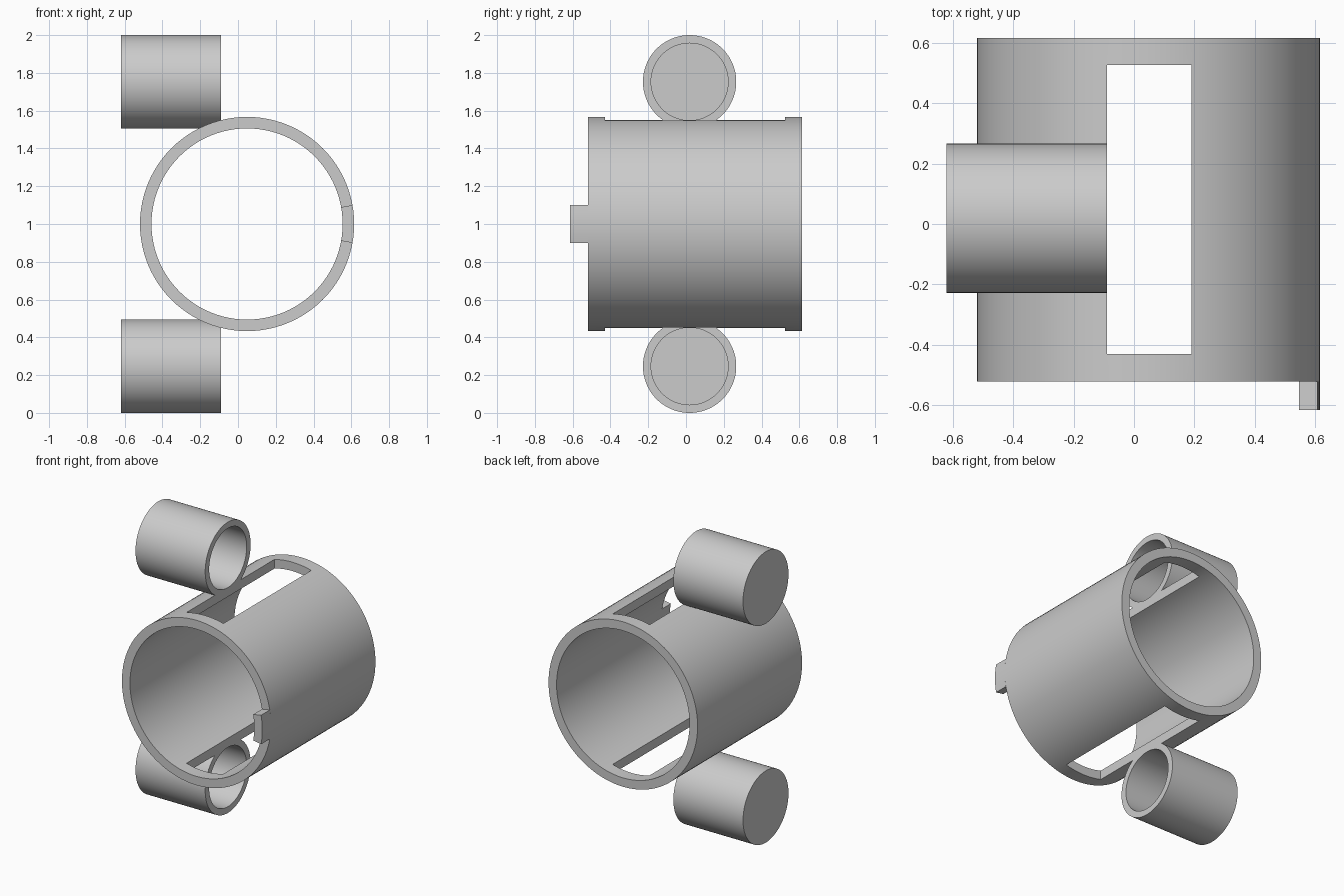
import bpy, bmesh, math
from mathutils import Vector, Matrix

if "Cube" in bpy.data.objects:
    bpy.data.objects.remove(bpy.data.objects["Cube"], do_unlink=True)

grey = bpy.data.materials.new("light grey")
grey.use_nodes = True
grey.diffuse_color = (0.6, 0.6, 0.6, 1)
grey.node_tree.nodes["Principled BSDF"].inputs["Base Color"].default_value = (0.6, 0.6, 0.6, 1)


def add_object(name, bm):
    bmesh.ops.recalc_face_normals(bm, faces=bm.faces)
    mesh = bpy.data.meshes.new(name)
    bm.to_mesh(mesh)
    bm.free()
    mesh.materials.append(grey)
    obj = bpy.data.objects.new(name, mesh)
    bpy.context.collection.objects.link(obj)
    return obj


def activate(obj):
    bpy.ops.object.select_all(action="DESELECT")
    obj.select_set(True)
    bpy.context.view_layer.objects.active = obj


def smooth(obj):
    activate(obj)
    bpy.ops.object.shade_smooth_by_angle(angle=math.radians(30))


def revolve(name, profile, centre, axis, radial, closed, sweep=math.tau, steps=96):
    """Spin (radius, position along axis) points around an axis through centre."""
    bm = bmesh.new()
    centre, axis, radial = Vector(centre), Vector(axis), Vector(radial)
    start = Matrix.Rotation(-sweep / 2, 3, axis) @ radial
    verts = [bm.verts.new(centre + start * r + axis * a) for r, a in profile]
    edges = [bm.edges.new(pair) for pair in zip(verts, verts[1:])]
    if closed:
        edges.append(bm.edges.new((verts[-1], verts[0])))
    bmesh.ops.spin(bm, geom=verts + edges, cent=centre, axis=axis,
                   angle=sweep, steps=steps)
    bmesh.ops.remove_doubles(bm, verts=bm.verts, dist=0.0001)
    if sweep < math.tau:
        bmesh.ops.holes_fill(bm, edges=bm.edges, sides=4)
    return add_object(name, bm)


def ring_profile(inner, outer, a, b):
    return [(inner, a), (outer, a), (outer, b), (inner, b)]


# Main tube, open at both ends
INNER, OUTER, FRONT, BACK = 0.506, 0.567, -0.52, 0.615
TUBE_CENTRE = (0.048, 0, 1.0)
tube = revolve("main_tube", ring_profile(INNER, OUTER, FRONT, BACK),
               TUBE_CENTRE, (0, 1, 0), (1, 0, 0), True)

# Rectangular window through top and bottom walls
bm = bmesh.new()
bmesh.ops.create_cube(bm, size=1, matrix=Matrix.Translation((0.05, 0.0475, 1.0))
                      @ Matrix.Diagonal((0.28, 0.955, 1.6, 1)))
cutter = add_object("window_cutter", bm)
cutter.hide_render = True
cut = tube.modifiers.new("window", "BOOLEAN")
cut.operation = "DIFFERENCE"
cut.solver = "EXACT"
cut.object = cutter
activate(tube)
bpy.ops.object.modifier_apply(modifier=cut.name)
bpy.data.objects.remove(cutter, do_unlink=True)
smooth(tube)

# Locating tab continuing the tube wall forward
tab = revolve("front_tab", ring_profile(INNER, OUTER, -0.615, FRONT),
              TUBE_CENTRE, (0, 1, 0), (1, 0, 0), True,
              sweep=math.radians(20.3), steps=6)
smooth(tab)

# Upper and lower cups, closed on the outer end
CUP, BORE, CLOSED, OPEN, FLOOR = 0.247, 0.204, -0.62, -0.09, -0.577
cup_profile = [(0, CLOSED), (CUP, CLOSED), (CUP, OPEN),
               (BORE, OPEN), (BORE, FLOOR), (0, FLOOR)]
for name, z in (("lower_cup", CUP), ("upper_cup", 2 - CUP)):
    smooth(revolve(name, cup_profile, (0, 0.019, z), (1, 0, 0), (0, 0, 1), False))
